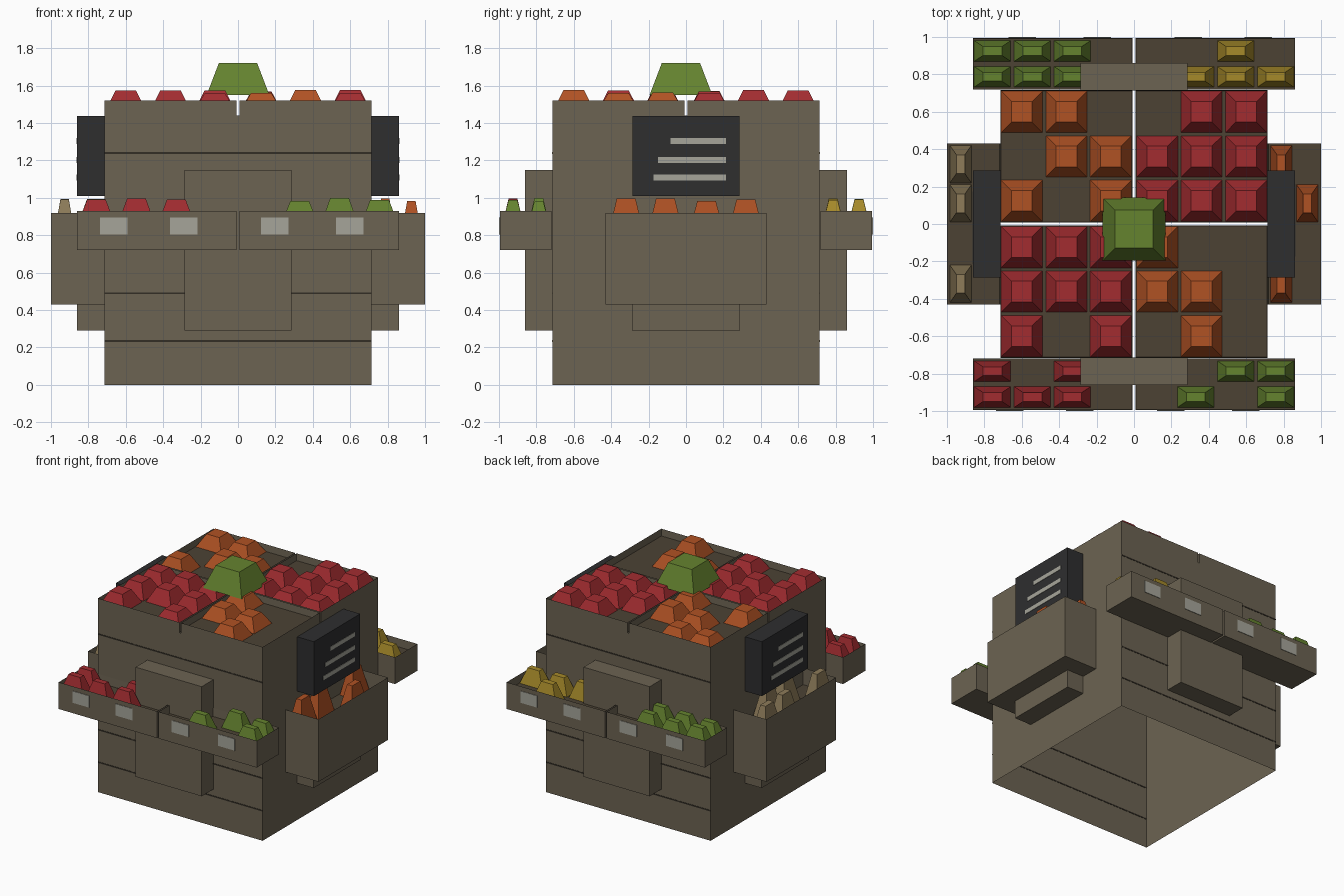
import bpy, bmesh, random
from mathutils import Matrix, Vector

if "Cube" in bpy.data.objects:
    bpy.data.objects.remove(bpy.data.objects["Cube"])

random.seed(4)


def material(name, rgb):
    m = bpy.data.materials.new(name)
    lin = [((c / 255 + 0.055) / 1.055) ** 2.4 if c > 10 else c / 3295 for c in rgb]
    m.diffuse_color = (*lin, 1)
    m.use_nodes = True
    m.node_tree.nodes["Principled BSDF"].inputs["Base Color"].default_value = m.diffuse_color
    return m


WOOD = material("weathered wood", (108, 99, 82))
FLOOR = material("dark crate floor", (76, 66, 52))
GROOVE = material("plank groove", (50, 45, 37))
BOARD = material("chalkboard", (46, 46, 47))
CHALK = material("chalk and labels", (166, 165, 154))
RED = material("red fruit", (162, 44, 48))
ORANGE = material("orange fruit", (176, 82, 36))
GREEN = material("green fruit", (101, 131, 47))
YELLOW = material("yellow fruit", (166, 138, 42))
TAN = material("tan root", (142, 124, 90))


def finish(name, bm, *mats):
    mesh = bpy.data.meshes.new(name)
    bm.to_mesh(mesh)
    bm.free()
    for m in mats:
        mesh.materials.append(m)
    ob = bpy.data.objects.new(name, mesh)
    bpy.context.collection.objects.link(ob)
    return ob


def cuboid(bm, lo, hi):
    lo, hi = Vector(lo), Vector(hi)
    size = hi - lo
    mat = Matrix.Translation((lo + hi) / 2) @ Matrix.Diagonal((*size, 1))
    return bmesh.ops.create_cube(bm, size=1, matrix=mat)["verts"]


def box(name, lo, hi, mat, side=1):
    """Box; side -1 turns it half a circle around the vertical axis."""
    bm = bmesh.new()
    cuboid(bm, lo, hi)
    if side < 0:
        bmesh.ops.rotate(bm, verts=bm.verts, matrix=Matrix.Diagonal((-1, -1, 1)))
    return finish(name, bm, mat)


def tray(name, lo, hi, depth):
    """Box with a recessed dark floor."""
    bm = bmesh.new()
    cuboid(bm, lo, hi)
    bm.normal_update()
    top = max(bm.faces, key=lambda f: f.normal.z)
    bmesh.ops.inset_region(bm, faces=[top], thickness=0.004)
    bmesh.ops.translate(bm, verts=top.verts[:], vec=(0, 0, -depth))
    top.material_index = 1
    return finish(name, bm, WOOD, FLOOR)


def produce(name, spots, base, top, z, height, mat, jitter=0.02):
    """Group of blunt pyramids sitting at the given spots."""
    bm = bmesh.new()
    for x, y in spots:
        h = height - random.uniform(0, jitter)
        verts = cuboid(bm, (x - base[0] / 2, y - base[1] / 2, z),
                       (x + base[0] / 2, y + base[1] / 2, z + h))
        for v in verts:
            if v.co.z > z + h / 2:
                v.co.x = x + (v.co.x - x) * top[0] / base[0]
                v.co.y = y + (v.co.y - y) * top[1] / base[1]
    return finish(name, bm, mat)


B = 0.715   # half width of the body
G = 0.007   # half of the gap between neighbouring trays

# Body: four walls, open below
bm = bmesh.new()
cuboid(bm, (-B, -B, 0), (B, B, 1.44))
bm.normal_update()
bmesh.ops.delete(bm, geom=[f for f in bm.faces if abs(f.normal.z) > 0.5], context="FACES_ONLY")
finish("body_walls", bm, WOOD)

# Four trays on top, separated by a cross-shaped slit
for sx in (-1, 1):
    for sy in (-1, 1):
        xs, ys = sorted((sx * G, sx * B)), sorted((sy * G, sy * B))
        tray("top_tray", (xs[0], ys[0], 1.44), (xs[1], ys[1], 1.52), 0.055)

for side in (-1, 1):
    # Plank grooves on front and back
    for z in (0.235, 0.49, 1.24):
        box("plank_groove", (-B, -B - 0.002, z - 0.005), (B, -B + 0.002, z + 0.005), GROOVE, side)

    # Front and back shelf: bracket, two trays, price labels
    box("shelf_bracket", (-0.287, -0.86, 0.29), (0.287, -B, 1.15), WOOD, side)
    for sx in (-1, 1):
        xs = sorted((sx * G, sx * 0.86))
        ys = sorted((side * 0.72, side * 0.995))
        tray("shelf_tray", (xs[0], ys[0], 0.72), (xs[1], ys[1], 0.93), 0.065)
    for x in (-0.665, -0.29, 0.197, 0.598):
        box("price_label", (x - 0.073, -0.999, 0.803), (x + 0.073, -0.994, 0.895), CHALK, side)

    # Side bin with its support
    xs = sorted((side * B, side * 1.0))
    tray("side_bin", (xs[0], -0.43, 0.43), (xs[1], 0.43, 0.92), 0.13)
    box("bin_support", (B, -0.29, 0.29), (0.86, 0.29, 0.43), WOOD, side)

    # Chalkboard with three written lines
    box("chalkboard", (B, -0.287, 1.01), (0.86, 0.287, 1.437), BOARD, side)
    for z, y in ((1.305, -0.083), (1.203, -0.15), (1.108, -0.175)):
        box("chalk_line", (0.858, y, z - 0.016), (0.863, 0.215, z + 0.016), CHALK, side)

# Fruit on the top trays, on a three by three grid per tray
a, b, c = 0.124, 0.361, 0.6
top = dict(base=(0.22, 0.22), top=(0.11, 0.11), z=1.465, height=0.112)
produce("top_red_fruit", [
    (b, c), (c, c), (a, b), (b, b), (c, b), (a, a), (b, a), (c, a),
    (-c, -a), (-b, -a), (-a, -a), (-c, -b), (-b, -b), (-a, -b), (-c, -c), (-a, -c),
], mat=RED, **top)
produce("top_orange_fruit", [
    (-c, c), (-b, c), (-b, b), (-a, b), (-c, a), (-a, a),
    (a, -a), (a, -b), (b, -b), (b, -c),
], mat=ORANGE, **top)

# Fruit on the shelf trays
p, q, r, near, far = 0.757, 0.543, 0.33, 0.787, 0.925
shelf = dict(base=(0.195, 0.11), top=(0.1, 0.047), z=0.865, height=0.135)
produce("shelf_red_fruit", [(-p, -near), (-r, -near), (-p, -far), (-q, -far), (-r, -far)],
        mat=RED, **shelf)
produce("shelf_green_fruit", [
    (q, -near), (p, -near), (r, -far), (p, -far),
    (-p, far), (-q, far), (-r, far), (-p, near), (-q, near), (-r, near),
], mat=GREEN, **shelf)
produce("shelf_yellow_fruit", [(q, far), (p, near), (q, near), (r, near)], mat=YELLOW, **shelf)

# Vegetables in the side bins
bins = dict(base=(0.115, 0.2), top=(0.045, 0.1), z=0.79, height=0.208)
u, v = 0.787, 0.927
produce("bin_orange_roots", [(u, 0.32), (v, 0.11), (u, -0.11), (u, -0.32)], mat=ORANGE, **bins)
produce("bin_tan_roots", [(-v, 0.32), (-v, 0.11), (-u, 0.11), (-u, -0.11), (-v, -0.32)],
        mat=TAN, **bins)

# Large green fruit in the middle
produce("large_green_fruit", [(0, -0.027)], (0.335, 0.335), (0.205, 0.205),
        1.55, 0.17, GREEN, jitter=0)
